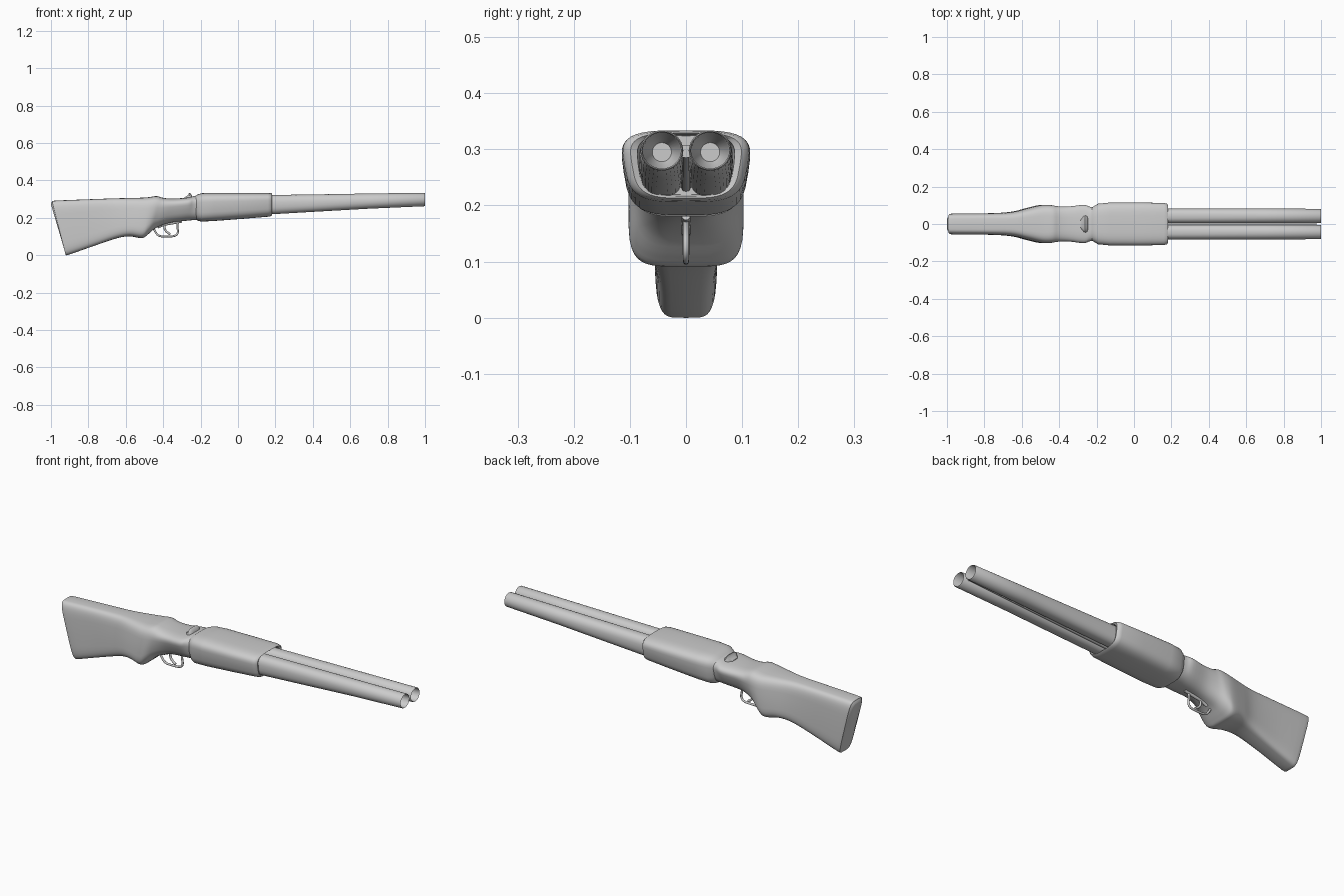
import bpy, bmesh, math
from mathutils import Vector


def finish(obj, angle=50):
    bpy.ops.object.select_all(action='DESELECT')
    obj.select_set(True)
    bpy.context.view_layer.objects.active = obj
    bpy.ops.object.shade_smooth_by_angle(angle=math.radians(angle))


def spline(stations, steps):
    # Catmull-Rom blend between stations
    out = []
    for i in range(len(stations) - 1):
        p1, p2 = stations[i], stations[i + 1]
        p0 = stations[max(i - 1, 0)]
        p3 = stations[min(i + 2, len(stations) - 1)]
        for k in range(steps):
            t = k / steps
            row = []
            for a, b, c, d in zip(p0, p1, p2, p3):
                row.append(0.5 * (2*b + (c - a)*t + (2*a - 5*b + 4*c - d)*t*t
                                  + (3*b - a - 3*c + d)*t**3))
            out.append(row)
    return out + [list(stations[-1])]


def loft(name, stations, y0=0.0, sides=40, steps=1):
    # station: x top, x bottom, z top, z bottom, half width top, half width bottom, squareness
    bm = bmesh.new()
    rings = []
    for xt, xb, zt, zb, wt, wb, n in (spline(stations, steps) if steps > 1 else stations):
        ring = []
        for k in range(sides):
            a = 2 * math.pi * k / sides
            u = math.copysign(abs(math.cos(a)) ** (2 / n), math.cos(a))
            v = math.copysign(abs(math.sin(a)) ** (2 / n), math.sin(a))
            s = (v + 1) / 2
            ring.append(bm.verts.new((xb + (xt - xb)*s, y0 + u*(wb + (wt - wb)*s),
                                      zb + (zt - zb)*s)))
        rings.append(ring)
    for r0, r1 in zip(rings, rings[1:]):
        for k in range(sides):
            j = (k + 1) % sides
            bm.faces.new((r0[k], r0[j], r1[j], r1[k]))
    bm.faces.new(rings[0])
    bm.faces.new(rings[-1])
    bmesh.ops.recalc_face_normals(bm, faces=bm.faces)
    me = bpy.data.meshes.new(name)
    bm.to_mesh(me)
    bm.free()
    obj = bpy.data.objects.new(name, me)
    bpy.context.collection.objects.link(obj)
    finish(obj)
    return obj


def tube(name, points, radius):
    cu = bpy.data.curves.new(name, 'CURVE')
    cu.dimensions = '3D'
    cu.bevel_depth = radius
    cu.bevel_resolution = 3
    sp = cu.splines.new('NURBS')
    sp.points.add(len(points) - 1)
    for p, (x, z) in zip(sp.points, points):
        p.co = (x, 0, z, 1)
    sp.order_u = 3
    sp.use_endpoint_u = True
    cu.use_fill_caps = True
    obj = bpy.data.objects.new(name, cu)
    bpy.context.collection.objects.link(obj)
    return obj


# Stock, grip and receiver in one flowing piece
loft("stock", [
    (-1.00, -0.925, 0.272, 0.018, 0.042, 0.036, 5),
    (-0.993, -0.921, 0.287, 0.005, 0.053, 0.046, 5),
    (-0.975, -0.905, 0.292, 0.003, 0.058, 0.054, 5),
    (-0.80, -0.77, 0.299, 0.050, 0.058, 0.056, 5),
    (-0.66, -0.65, 0.304, 0.090, 0.062, 0.068, 4.5),
    (-0.57, -0.58, 0.306, 0.101, 0.080, 0.088, 4.5),
    (-0.49, -0.515, 0.309, 0.091, 0.100, 0.102, 4.5),
    (-0.435, -0.485, 0.316, 0.108, 0.104, 0.098, 4),
    (-0.395, -0.44, 0.306, 0.145, 0.105, 0.075, 3.5),
    (-0.34, -0.37, 0.303, 0.172, 0.110, 0.058, 3.2),
    (-0.265, -0.28, 0.309, 0.184, 0.120, 0.065, 3.2),
    (-0.235, -0.235, 0.316, 0.188, 0.104, 0.070, 3.2),
    (-0.19, -0.19, 0.318, 0.190, 0.098, 0.072, 3.2)], steps=4)

# Fore-end with a rolled front lip and a socket for the barrels
loft("fore_end", [
    (-0.235, -0.225, 0.312, 0.196, 0.092, 0.070, 3.2),
    (-0.215, -0.215, 0.326, 0.184, 0.101, 0.085, 3.4),
    (-0.19, -0.195, 0.332, 0.180, 0.116, 0.095, 3.6),
    (-0.13, -0.13, 0.334, 0.183, 0.123, 0.099, 3.6),
    (0.03, 0.03, 0.334, 0.195, 0.123, 0.099, 3.6),
    (0.160, 0.160, 0.334, 0.206, 0.121, 0.098, 3.6),
    (0.177, 0.177, 0.332, 0.209, 0.116, 0.094, 3.6),
    (0.183, 0.183, 0.329, 0.213, 0.106, 0.086, 3.6),
    (0.178, 0.178, 0.326, 0.217, 0.092, 0.078, 3.6),
    (0.12, 0.12, 0.324, 0.219, 0.088, 0.074, 3.6)])

# Twin hollow barrels, tall and squarish at the breech, round at the muzzle
for label, y in (("left", 0.043), ("right", -0.043)):
    loft("barrel_" + label, [
        (0.11, 0.11, 0.321, 0.215, 0.041, 0.039, 2.6),
        (0.40, 0.40, 0.325, 0.232, 0.041, 0.040, 2.4),
        (0.70, 0.70, 0.330, 0.249, 0.040, 0.040, 2.1),
        (0.997, 0.997, 0.334, 0.262, 0.038, 0.038, 2),
        (1.00, 1.00, 0.332, 0.264, 0.036, 0.036, 2),
        (0.997, 0.997, 0.330, 0.266, 0.034, 0.034, 2),
        (0.90, 0.90, 0.328, 0.262, 0.033, 0.033, 2),
        (0.86, 0.86, 0.312, 0.278, 0.017, 0.017, 2)], y0=y, sides=32)

# Web joining the barrels
loft("barrel_web", [
    (0.12, 0.12, 0.295, 0.225, 0.010, 0.010, 4),
    (0.975, 0.975, 0.308, 0.285, 0.008, 0.008, 4)], sides=16)

# Hammer spur ahead of the grip
loft("hammer", [
    (-0.285, -0.285, 0.310, 0.295, 0.020, 0.030, 3),
    (-0.266, -0.27, 0.322, 0.295, 0.040, 0.045, 3),
    (-0.262, -0.258, 0.334, 0.295, 0.042, 0.048, 3),
    (-0.254, -0.25, 0.331, 0.295, 0.038, 0.046, 3),
    (-0.246, -0.24, 0.316, 0.295, 0.025, 0.035, 3)], sides=20)

# Trigger guard loop and trigger
tube("trigger_guard", [(-0.455, 0.150), (-0.440, 0.118), (-0.418, 0.100), (-0.375, 0.100),
                       (-0.335, 0.102), (-0.318, 0.122), (-0.328, 0.160), (-0.318, 0.190)], 0.0055)
tube("trigger", [(-0.388, 0.180), (-0.396, 0.150), (-0.385, 0.125), (-0.362, 0.112)], 0.006)
tube("guard_tang", [(-0.43, 0.150), (-0.40, 0.165), (-0.35, 0.172), (-0.30, 0.182)], 0.008)
